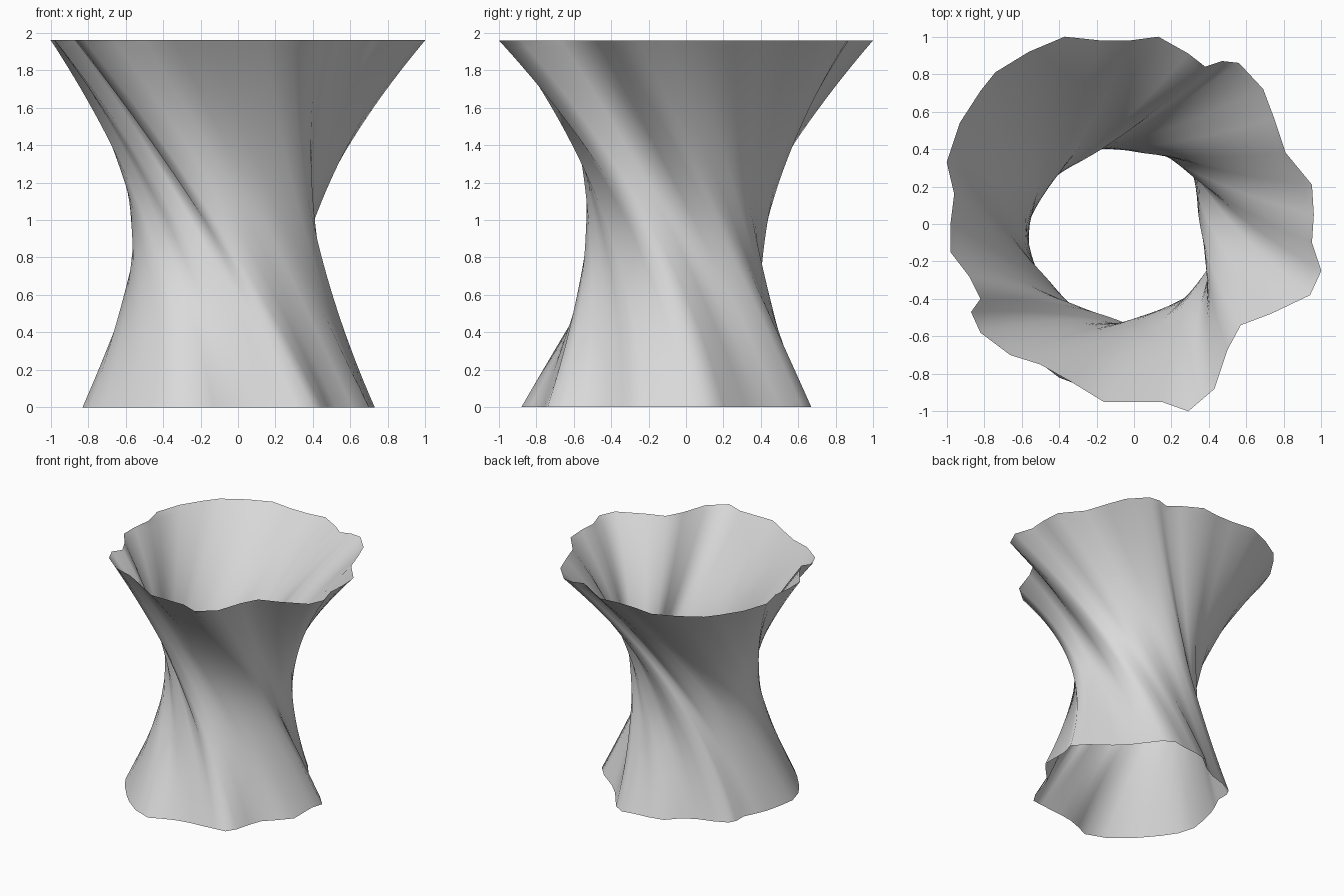
import bpy
import bmesh
import math
from mathutils import Matrix, Vector

cube = bpy.data.objects.get("Cube")
if cube:
    bpy.data.objects.remove(cube, do_unlink=True)

HEIGHT = 1.96
ROWS = 48

# Wavy rim outline, counter-clockwise
RIM = [
    (1, -.25), (.95, -.1), (.96, .05), (.95, .21), (.81, .38), (.75, .56),
    (.69, .72), (.56, .86), (.47, .87), (.38, .84), (.29, .91), (.13, 1),
    (-.02, .98), (-.18, .98), (-.37, 1), (-.56, .92), (-.74, .81),
    (-.82, .71), (-.93, .54), (-1, .33), (-.96, .16), (-.98, 0),
    (-.98, -.15), (-.88, -.28), (-.82, -.4), (-.87, -.47), (-.82, -.58),
    (-.66, -.7), (-.5, -.75), (-.34, -.84), (-.16, -.95), (.15, -.95),
    (.29, -1), (.43, -.88), (.5, -.67), (.57, -.54), (.73, -.48), (.94, -.38),
]

# Softer foot outline, each point matching the rim point it is swept from
FOOT = [
    (.14, .67), (.03, .65), (-.09, .64), (-.22, .61), (-.31, .51), (-.42, .45),
    (-.55, .41), (-.66, .36), (-.69, .3), (-.69, .2), (-.74, .1), (-.78, 0),
    (-.81, -.13), (-.83, -.26), (-.79, -.4), (-.71, -.52), (-.6, -.65),
    (-.53, -.72), (-.4, -.82), (-.24, -.88), (-.13, -.83), (-.02, -.79),
    (.1, -.77), (.22, -.76), (.31, -.75), (.4, -.74), (.45, -.66),
    (.48, -.54), (.52, -.43), (.61, -.34), (.7, -.24), (.7, 0),
    (.73, .1), (.64, .2), (.48, .32), (.38, .42), (.32, .5), (.23, .62),
]


def make_material(name, value):
    mat = bpy.data.materials.new(name)
    mat.use_nodes = True
    colour = (value, value, value, 1)
    mat.diffuse_color = colour
    for node in mat.node_tree.nodes:
        if node.type == "BSDF_PRINCIPLED":
            node.inputs["Base Color"].default_value = colour
    return mat


def level(outline, z):
    """Outline placed at a height."""
    return [Vector((x, y, z)) for x, y in outline]


def waist_section(degrees, scale, rounding, offset):
    """Rim outline turned, shrunk and partly rounded towards a circle."""
    turn = Matrix.Rotation(math.radians(degrees), 3, "Z")
    points = []
    for point in level(RIM, 0):
        rounded = point.lerp(point.normalized() * .96, rounding)
        points.append(scale * (turn @ rounded) + offset)
    return points


def through(a, b, c, t):
    """Point on the parabola that passes through a, b and c."""
    start = (1 - t) * (1 - 2 * t)
    middle = 4 * t * (1 - t)
    end = t * (2 * t - 1)
    return start * a + middle * b + end * c


def lofted_shell(name, sections, material):
    """Open shell swept smoothly through three matching outlines."""
    bm = bmesh.new()
    rings = []
    for row in range(ROWS + 1):
        t = row / ROWS
        rings.append([bm.verts.new(through(*pts, t)) for pts in zip(*sections)])

    count = len(RIM)
    for above, below in zip(rings, rings[1:]):
        for i in range(count):
            j = (i + 1) % count
            face = bm.faces.new((below[i], below[j], above[j], above[i]))
            face.smooth = True

    mesh = bpy.data.meshes.new(name)
    bm.to_mesh(mesh)
    bm.free()
    mesh.materials.append(material)
    shell = bpy.data.objects.new(name, mesh)
    bpy.context.collection.objects.link(shell)
    return shell


# Twisted open shell: wide rim, narrow waist, flared foot
rim = level(RIM, HEIGHT)
waist = waist_section(47, .49, .2, Vector((-.045, -.05, HEIGHT / 2)))
foot = level(FOOT, 0)
lofted_shell("twisted_shell", (rim, waist, foot), make_material("light grey", .7))
